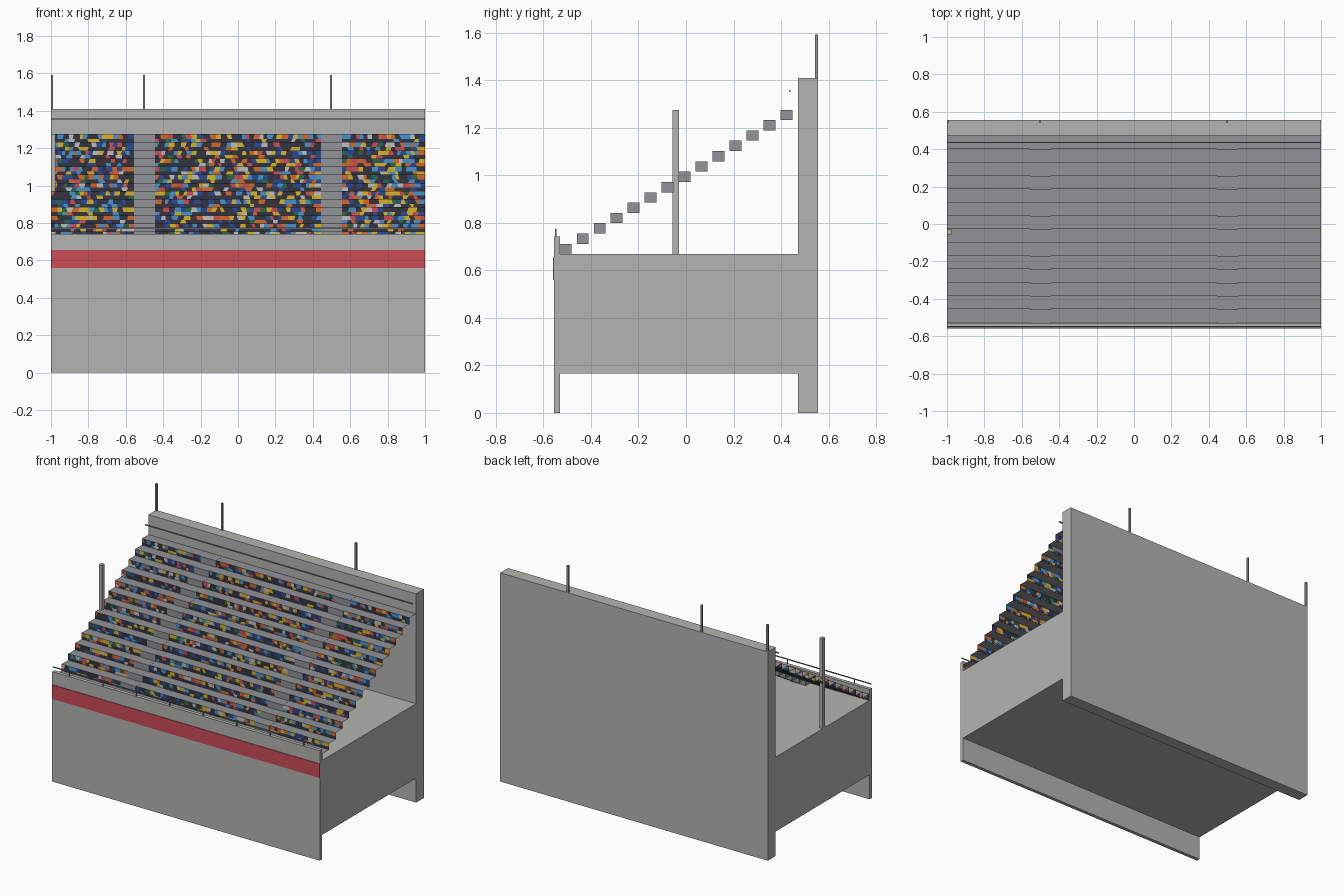
import bpy, bmesh, math, random

if "Cube" in bpy.data.objects:
    bpy.data.objects.remove(bpy.data.objects["Cube"])
random.seed(7)

def material(name, rgb):
    def lin(c):
        c /= 255
        return c / 12.92 if c <= 0.04045 else ((c + 0.055) / 1.055) ** 2.4
    m = bpy.data.materials.new(name)
    m.diffuse_color = (*[lin(c) for c in rgb], 1)
    m.use_nodes = True
    m.node_tree.nodes["Principled BSDF"].inputs["Base Color"].default_value = m.diffuse_color
    return m

concrete = material("concrete", (180, 180, 177))
step_grey = material("step_grey", (146, 147, 151))
red = material("red", (204, 76, 86))
dark = material("dark_seating", (52, 52, 64))
blue = material("blue", (40, 74, 150))
sky = material("sky_blue", (68, 148, 208))
yellow = material("yellow", (218, 180, 40))
orange = material("orange", (216, 102, 42))
white = material("pale_grey", (192, 192, 192))
green = material("green", (42, 105, 66))

def finish(name, bm, mats):
    me = bpy.data.meshes.new(name)
    bm.to_mesh(me)
    bm.free()
    for m in mats:
        me.materials.append(m)
    ob = bpy.data.objects.new(name, me)
    bpy.context.collection.objects.link(ob)
    return ob

def add_box(bm, x0, x1, y0, y1, z0, z1):
    vs = bmesh.ops.create_cube(bm, size=1)["verts"]
    for v in vs:
        v.co = (x0 if v.co.x < 0 else x1, y0 if v.co.y < 0 else y1, z0 if v.co.z < 0 else z1)

def boxes(name, mat, *dims):
    bm = bmesh.new()
    for d in dims:
        add_box(bm, *d)
    return finish(name, bm, [mat])

# Step layout
N = 14
Y0, DY = -0.531, 0.0714
Z0, DZ = 0.668, 0.0434
AISLES = (-0.5, 0.5)
HALF = 0.057
WALL_Y = 0.472

# Main concrete masses
boxes("front_wall", concrete, (-1, 1, -0.555, -0.531, 0, 0.742))
boxes("base_block", concrete, (-1, 1, -0.531, WALL_Y, 0.165, Z0))
boxes("back_wall", concrete, (-1, 1, WALL_Y, 0.555, 0, 1.41))
boxes("red_stripe", red, (-1, 1, -0.559, -0.555, 0.56, 0.655))
boxes("side_post", concrete, (-1, -0.977, -0.056, -0.03, Z0, 1.275))

# Thin poles on top of the back wall
boxes("wall_poles", step_grey,
      *[(x, x + 0.012, 0.543, 0.555, 1.41, 1.592) for x in (-1, -0.509, 0.491)])

# Solid steps in the two aisles
boxes("aisle_steps", step_grey,
      *[(a - HALF, a + HALF, Y0 + i * DY, Y0 + i * DY + 0.05, Z0 + i * DZ, Z0 + (i + 1) * DZ)
        for a in AISLES for i in range(N)])

# Thin treads, open underneath
bm = bmesh.new()
for i in range(N):
    ya = Y0 + 0.004 + i * DY
    yb = WALL_Y if i == N - 1 else ya + DY
    z = Z0 + (i + 1) * DZ - 0.0004
    bm.faces.new([bm.verts.new(p) for p in ((-1, ya, z), (1, ya, z), (1, yb, z), (-1, yb, z))])
finish("treads", bm, [step_grey])

# Crowd: risers cut into irregular coloured patches in two ranks
crowd = [dark, blue, sky, yellow, orange, white, red, green]
weights = [20, 18, 20, 17, 10, 9, 7]

def rank(bm, xa, xb, y, zb, zt, filled):
    lo = hi = xa
    while lo < xb or hi < xb:
        c = (lo + hi) / 2 + random.uniform(0.016, 0.036)
        s = random.uniform(-0.006, 0.006)
        nlo, nhi = max(lo, c - s), max(hi, c + s)
        if c > xb - 0.02:
            nlo = nhi = xb
        f = bm.faces.new([bm.verts.new(p) for p in
                          ((lo, y, zb), (nlo, y, zb), (nhi, y, zt), (hi, y, zt))])
        if random.random() < filled:
            f.material_index = random.choices(range(1, 8), weights)[0]
        lo, hi = nlo, nhi

bm = bmesh.new()
for i in range(N):
    y, z = Y0 + 0.004 + i * DY, Z0 + i * DZ
    for xa, xb in ((-1, -0.5 - HALF), (-0.5 + HALF, 0.5 - HALF), (0.5 + HALF, 1)):
        rank(bm, xa, xb, y, z, z + DZ * 0.42, 0.38)
        rank(bm, xa, xb, y, z + DZ * 0.42, z + DZ, 0.68)
finish("crowd_rows", bm, crowd)

# Railings
boxes("front_rail", step_grey, (-1, 1, -0.551, -0.546, 0.769, 0.775),
      *[(x / 8 - 0.003, x / 8 + 0.003, -0.551, -0.546, 0.742, 0.77) for x in range(-7, 8, 2)])
boxes("back_rail", step_grey, (-1, 1, 0.433, 0.439, 1.353, 1.36))
